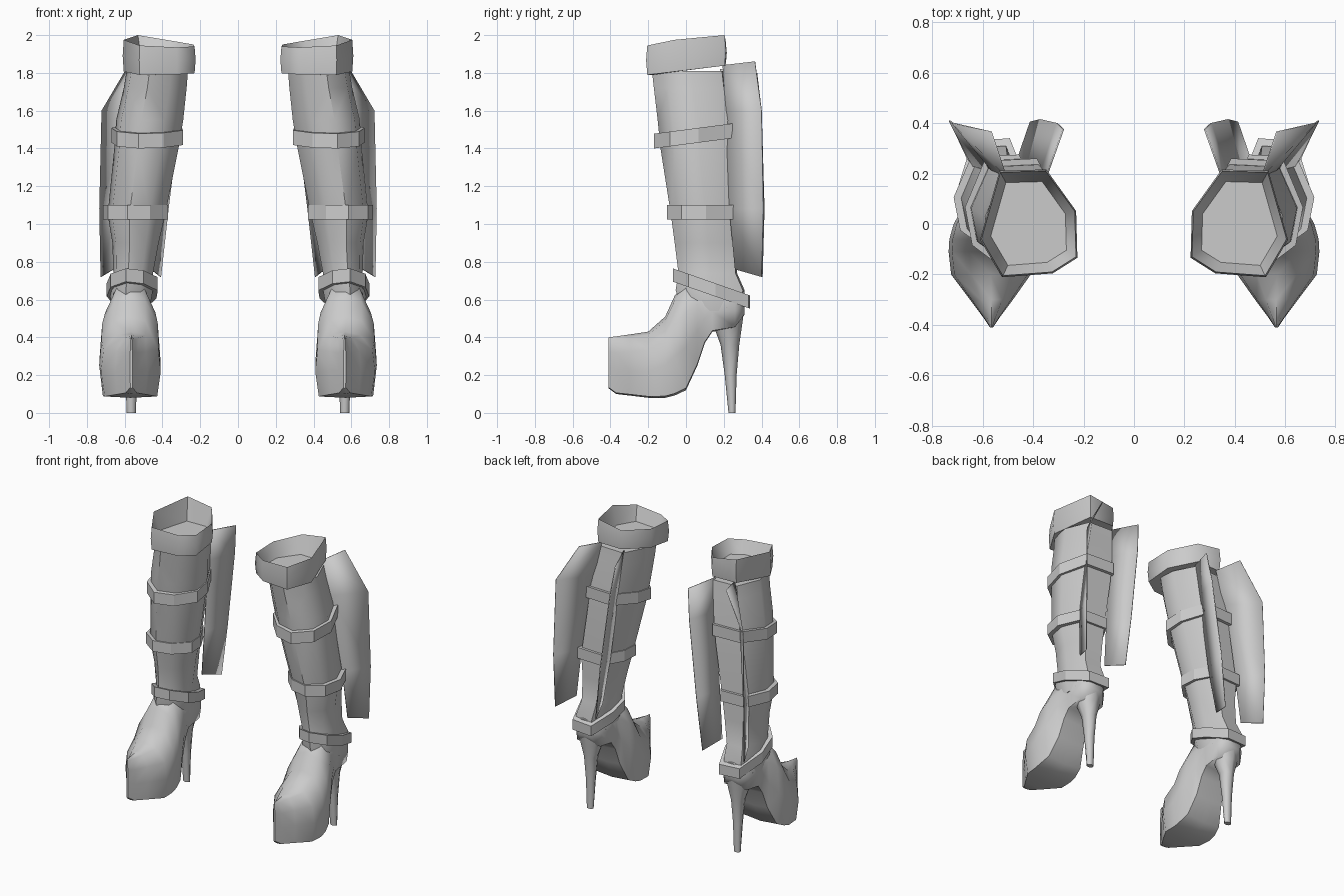
import bpy, bmesh, math

cube = bpy.data.objects.get("Cube")
if cube:
    bpy.data.objects.remove(cube, do_unlink=True)

leather = bpy.data.materials.new("pale_grey_leather")
leather.use_nodes = True
leather.diffuse_color = (0.6, 0.6, 0.6, 1)
leather.node_tree.nodes["Principled BSDF"].inputs["Base Color"].default_value = (0.6, 0.6, 0.6, 1)


def loft(name, rows, caps=(True, True), ring=True, angle=50):
    """Skin rows of points, then mirror the left part to the right."""
    bm = bmesh.new()
    loops = [[bm.verts.new(p) for p in row] for row in rows]
    for a, b in zip(loops, loops[1:]):
        n = len(a)
        for i in range(n if ring else n - 1):
            j = (i + 1) % n
            bm.faces.new((a[i], a[j], b[j], b[i]))
    if caps[0]:
        bm.faces.new(loops[0])
    if caps[1]:
        bm.faces.new(loops[-1])
    bmesh.ops.recalc_face_normals(bm, faces=bm.faces)
    mesh = bpy.data.meshes.new(name)
    bm.to_mesh(mesh)
    bm.free()
    obj = bpy.data.objects.new(name, mesh)
    bpy.context.collection.objects.link(obj)
    mesh.materials.append(leather)
    bpy.ops.object.select_all(action='DESELECT')
    obj.select_set(True)
    bpy.context.view_layer.objects.active = obj
    bpy.ops.object.shade_smooth_by_angle(angle=math.radians(angle))
    obj.modifiers.new("mirror", 'MIRROR').use_mirror_merge = False
    return obj


# Faceted leg outline, flat at the back and ridged at the front
SECTION = [(-.95, .25), (-1, -.35), (-.45, -.85), (.25, -1),
           (.85, -.6), (1, .1), (.6, .95), (-.5, 1)]


def outline(x0, x1, y0, y1, height):
    cx, cy, hx, hy = (x0 + x1) / 2, (y0 + y1) / 2, (x1 - x0) / 2, (y1 - y0) / 2
    pts = [(cx + u * hx, cy + v * hy) for u, v in SECTION]
    return [(x, y, height(y)) for x, y in pts]


def level(z):
    return lambda y: z


# Tall shaft from ankle to thigh: z, x range, y range
shaft = [(.54, .47, .67, -.02, .30), (.65, .45, .68, -.055, .31),
         (.74, .45, .66, -.04, .27), (.9, .42, .665, -.06, .262),
         (1.05, .385, .69, -.08, .26), (1.4, .315, .655, -.135, .245),
         (1.55, .29, .645, -.15, .235), (1.72, .272, .605, -.17, .21),
         (1.81, .265, .59, -.18, .2)]
loft("shaft", [outline(x0, x1, y0, y1, level(z)) for z, x0, x1, y0, y1 in shaft])


# Tilted straps around the shaft
def strap(name, x0, x1, y0, y1, z, slope, tall):
    t = .03
    inner = (x0 + t, x1 - t, y0 + t, y1 - t)
    outer = (x0, x1, y0, y1)
    low = lambda y: z + slope * (y - y0)
    high = lambda y: low(y) + tall
    rows = [outline(*inner, low), outline(*outer, low),
            outline(*outer, high), outline(*inner, high)]
    loft(name, rows + rows[:1], caps=(False, False), angle=20)


strap("thigh_strap", .29, .67, -.17, .26, 1.4, .13, .078)
strap("calf_strap", .37, .715, -.1, .275, 1.025, 0, .075)
strap("ankle_strap", .425, .695, -.07, .34, .695, -.35, .07)

# Folded cuff with a slanted rim and hollow top: x, y, rim height
rim = [(.235, .05, 1.95), (.23, -.13, 1.94), (.325, -.19, 1.935),
       (.52, -.205, 1.945), (.605, -.06, 1.975), (.53, .205, 2), (.35, .21, 1.97)]


def cuff_row(scale, height):
    return [(.42 + (x - .42) * scale, y * scale, height(y, z)) for x, y, z in rim]


def hem(y, z):
    return 1.79 + .12 * (y + .2)


loft("cuff", [cuff_row(.85, hem), cuff_row(1, hem),
              cuff_row(1.03, lambda y, z: (hem(y, z) + z) / 2),
              cuff_row(1, lambda y, z: z),
              cuff_row(.8, lambda y, z: 1.85)], angle=60)

# Platform foot, skinned from heel to toe: y, centre x, half width, sole z, top z
foot = [(.31, .565, .05, .52, .64), (.26, .565, .10, .45, .68),
        (.14, .565, .10, .43, .70), (.1, .565, .105, .37, .70),
        (.06, .567, .115, .25, .70), (0, .57, .145, .12, .69),
        (-.06, .572, .16, .092, .62), (-.11, .572, .163, .08, .51),
        (-.2, .567, .158, .08, .43), (-.3, .565, .085, .092, .415),
        (-.37, .565, .033, .1, .405), (-.41, .565, .006, .13, .4)]
half = [(.0, 0), (.88, .02), (1, .4), (.92, .72), (.5, .95)]
profile = half + [(0, 1)] + [(-u, v) for u, v in reversed(half[1:])]
loft("foot", [[(cx + u * w, y, z0 + v * (z1 - z0)) for u, v in profile]
              for y, cx, w, z0, z1 in foot])

# Slim tapering heel: z, half width, y range
heel = [(0, .024, .225, .262), (.2, .032, .205, .268), (.36, .045, .183, .282),
        (.45, .075, .15, .295), (.56, .1, .12, .31)]
loft("heel", [[(.565 + w * math.cos(a), (y0 + y1) / 2 + (y1 - y0) / 2 * math.sin(a), z)
               for a in (math.tau * k / 8 for k in range(8))]
              for z, w, y0, y1 in heel])


# Thin wings trailing behind the shaft: inner edge to outer edge
def wing(name, rows):
    obj = loft(name, rows, caps=(False, False), ring=False)
    solid = obj.modifiers.new("thickness", 'SOLIDIFY')
    solid.thickness = .006
    solid.offset = 0


wing("outer_wing", [[(.51, .195, 1.84), (.566, .365, 1.86)],
                    [(.56, .21, 1.6), (.72, .4, 1.6)],
                    [(.64, .23, 1.08), (.732, .41, 1.08)],
                    [(.66, .26, .76), (.725, .4, .72)]])
wing("inner_wing", [[(.35, .18, 1.82), (.28, .376, 1.8)],
                    [(.37, .2, 1.6), (.305, .4, 1.6)],
                    [(.42, .23, 1.08), (.37, .415, 1.08)],
                    [(.46, .26, .76), (.41, .405, .72)]])
